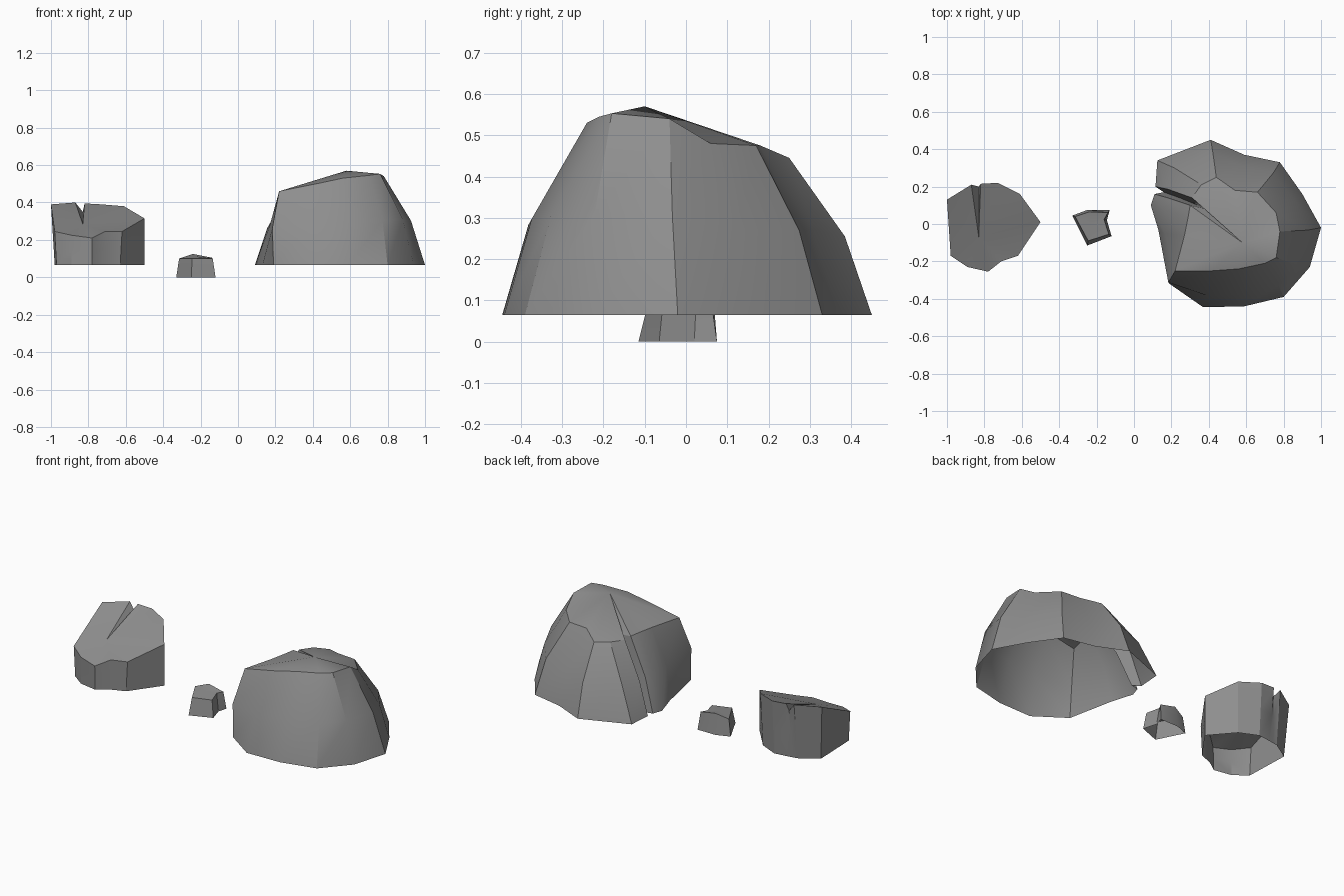
import bpy
import math
from mathutils import Vector

default_cube = bpy.data.objects.get("Cube")
if default_cube:
    bpy.data.objects.remove(default_cube, do_unlink=True)

# One grey stone colour for every rock
stone = bpy.data.materials.new("grey_stone")
stone.use_nodes = True
stone_colour = (.27, .27, .27, 1)
stone.diffuse_color = stone_colour
stone.node_tree.nodes["Principled BSDF"].inputs["Base Color"].default_value = stone_colour


def build_rock(name, columns, ground, summit, bulge, sharp_angle):
    """Loft an open-bottomed rock from columns of (base x, base y, top x, top y, top z).

    A middle ring is pushed outward by bulge, and the rim is fanned to the summit.
    Columns run counter-clockwise as seen from above.
    """
    base = [Vector((column[0], column[1], ground)) for column in columns]
    rim = [Vector(column[2:]) for column in columns]
    centre = sum(base, Vector()) / len(base)

    # Rounded waist between base and rim
    waist = []
    for low, high in zip(base, rim):
        outward = low - centre
        outward.z = 0
        waist.append(low.lerp(high, .5) + outward.normalized() * bulge)

    # Walls, then the cap
    count = len(columns)
    vertices = base + waist + rim + [Vector(summit)]
    faces = []
    for i in range(count):
        following = (i + 1) % count
        for ring in (0, count):
            faces.append((ring + i, ring + following,
                          ring + count + following, ring + count + i))
        faces.append((2 * count + i, 2 * count + following, 3 * count))

    mesh = bpy.data.meshes.new(name)
    mesh.from_pydata(vertices, [], faces)
    mesh.materials.append(stone)
    mesh.update()
    rock = bpy.data.objects.new(name, mesh)
    bpy.context.collection.objects.link(rock)

    # Soft shading with crisp ridges
    bpy.ops.object.select_all(action="DESELECT")
    rock.select_set(True)
    bpy.context.view_layer.objects.active = rock
    bpy.ops.object.shade_smooth_by_angle(angle=math.radians(sharp_angle))
    return rock


# Large domed boulder, with a narrow crack down its right flank
large_columns = [
    (.19, -.32, .22, -.25, .46),
    (.37, -.445, .42, -.25, .5),
    (.59, -.44, .56, -.24, .53),
    (.8, -.39, .7, -.21, .545),
    (.94, -.23, .76, -.18, .553),
    (1, -.02, .78, -.04, .54),
    (.9, .16, .76, .06, .48),
    (.78, .33, .66, .17, .475),
    (.59, .37, .54, .18, .475),
    (.41, .45, .44, .25, .445),
    (.125, .34, .36, .21, .45),
    (.115, .2, .31, .14, .45),
    (.16, .17, .39, .08, .44),
    (.11, .16, .3, .1, .46),
    (.09, .1, .29, .04, .46),
    (.13, -.03, .27, -.06, .46),
]
build_rock("large_boulder", large_columns, ground=.065,
           summit=(.58, -.1, .57), bulge=.035, sharp_angle=30)

# Medium rock with upright walls and a sloping, grooved top
medium_columns = [
    (-.97, -.17, -.98, -.17, .245),
    (-.89, -.23, -.89, -.23, .225),
    (-.78, -.25, -.78, -.255, .21),
    (-.71, -.2, -.71, -.2, .245),
    (-.63, -.17, -.62, -.17, .245),
    (-.5, .01, -.5, .01, .315),
    (-.62, .15, -.61, .16, .38),
    (-.73, .2, -.73, .22, .39),
    (-.81, .19, -.82, .215, .395),
    (-.84, .185, -.83, .2, .35),
    (-.87, .18, -.87, .21, .4),
    (-.98, .11, -1, .13, .39),
]
build_rock("medium_rock", medium_columns, ground=.065,
           summit=(-.83, -.07, .285), bulge=0, sharp_angle=25)

# Small stone with a notch in its left side
small_columns = [
    (-.25, -.115, -.245, -.09, .1),
    (-.12, -.065, -.135, -.055, .1),
    (-.145, .02, -.16, .025, .105),
    (-.13, .075, -.14, .06, .105),
    (-.25, .075, -.24, .065, .125),
    (-.33, .045, -.315, .04, .1),
]
build_rock("small_stone", small_columns, ground=0,
           summit=(-.23, 0, .112), bulge=0, sharp_angle=25)
